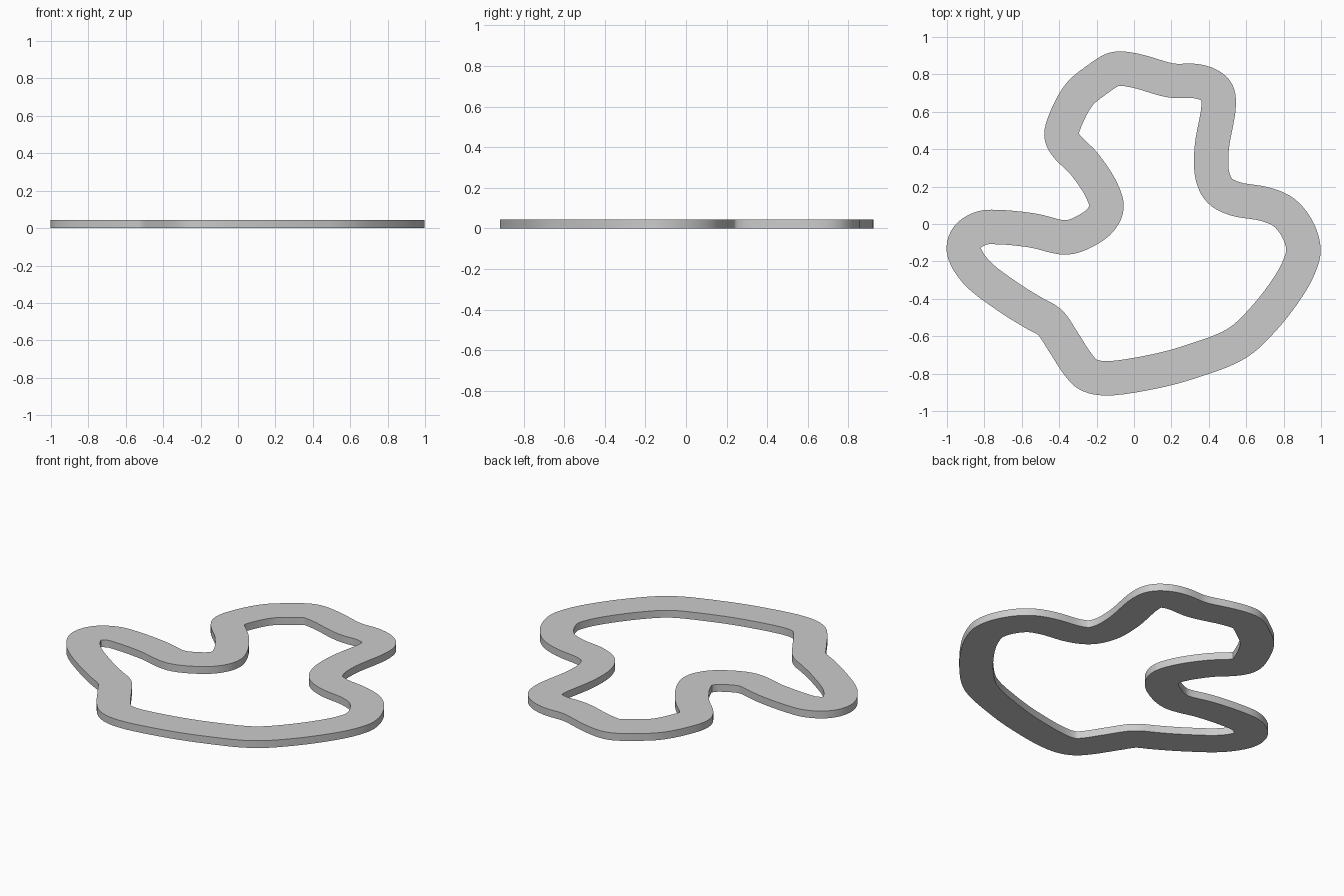
import bpy, bmesh
from mathutils import Vector

if "Cube" in bpy.data.objects:
    bpy.data.objects.remove(bpy.data.objects["Cube"])

HALF_WIDTH = 0.092
HEIGHT = 0.044
STEPS = 5

# Centre line of the closed band, clockwise from the left tip
PATH = [
    (-.91, -.14), (-.89, -.07), (-.815, -.022), (-.72, -.017), (-.54, -.035),
    (-.36, -.072), (-.255, -.035), (-.18, .02), (-.147, .09), (-.173, .18),
    (-.265, .32), (-.365, .423), (-.388, .475), (-.36, .572), (-.29, .695),
    (-.20, .77), (-.12, .822), (-.08, .831), (.015, .818), (.20, .767),
    (.33, .764), (.40, .743), (.443, .705), (.453, .636), (.415, .40),
    (.42, .255), (.46, .177), (.54, .135), (.70, .106), (.80, .063),
    (.875, -.03), (.906, -.14), (.882, -.23), (.823, -.338), (.69, -.51),
    (.55, -.638), (.325, -.729), (.11, -.788), (-.157, -.825), (-.247, -.804),
    (-.30, -.75), (-.38, -.627), (-.45, -.526), (-.542, -.472), (-.67, -.392),
    (-.847, -.253),
]


def smooth_loop(points):
    """Closed centripetal spline through the points."""
    pts = [Vector(p) for p in points]
    n, out = len(pts), []
    for i in range(n):
        p = [pts[(i + k - 1) % n] for k in range(4)]
        t = [0.0]
        for a, b in zip(p, p[1:]):
            t.append(t[-1] + (b - a).length ** 0.5)
        for s in range(STEPS):
            u = t[1] + (t[2] - t[1]) * s / STEPS
            q = p
            for level in range(1, 4):
                lo = [max(0, j - (level - 1)) for j in range(4)]
                if level == 1:
                    q = [q[j].lerp(q[j + 1], (u - t[j]) / (t[j + 1] - t[j])) for j in range(3)]
                elif level == 2:
                    q = [q[j].lerp(q[j + 1], (u - t[j]) / (t[j + 2] - t[j])) for j in range(2)]
                else:
                    q = [q[0].lerp(q[1], (u - t[1]) / (t[2] - t[1]))]
            out.append(q[0])
    return out


def offset_loop(line, dist):
    """Parallel outline, dropping points that fold over at tight bends."""
    n, out = len(line), []
    for i, p in enumerate(line):
        d = (line[(i + 1) % n] - line[i - 1]).normalized()
        q = p + Vector((-d.y, d.x)) * dist
        if min((q - c).length for c in line) > abs(dist) * 0.985:
            out.append(q)
    return out


# Flat ring between the outer and inner outlines
centre = smooth_loop(PATH)
bm = bmesh.new()
edges = []
for side in (1, -1):
    vs = [bm.verts.new((p.x, p.y, 0)) for p in offset_loop(centre, side * HALF_WIDTH)]
    edges += [bm.edges.new((a, b)) for a, b in zip(vs, vs[1:] + vs[:1])]
bmesh.ops.triangle_fill(bm, edges=edges, use_beauty=True)

# Raise it into a solid band
top = bmesh.ops.extrude_face_region(bm, geom=bm.faces[:])["geom"]
bmesh.ops.translate(bm, vec=(0, 0, HEIGHT),
                    verts=[g for g in top if isinstance(g, bmesh.types.BMVert)])
bmesh.ops.recalc_face_normals(bm, faces=bm.faces[:])

mesh = bpy.data.meshes.new("outline_band")
bm.to_mesh(mesh)
bm.free()
band = bpy.data.objects.new("outline_band", mesh)
bpy.context.collection.objects.link(band)
bpy.context.view_layer.objects.active = band
band.select_set(True)
bpy.ops.object.shade_smooth_by_angle(angle=0.5)
